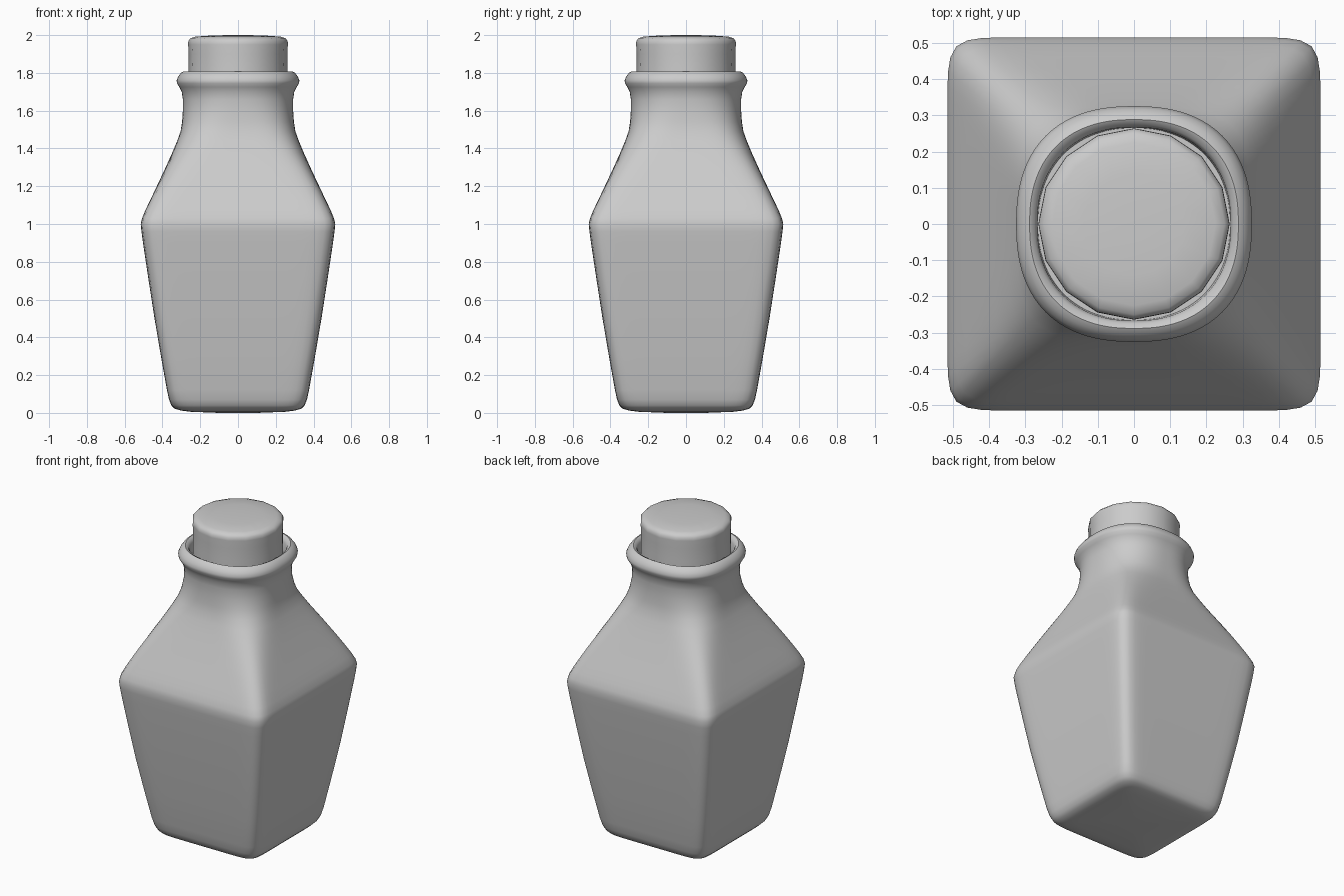
import bpy, bmesh, math


def loft(name, rings, sides):
    """Stack superellipse rings (z, half width, squareness) into a closed smooth skin."""
    bm = bmesh.new()
    prev = None
    for z, h, n in rings:
        ring = []
        for i in range(sides):
            a = 2 * math.pi * i / sides
            c, s = math.cos(a), math.sin(a)
            r = h / (abs(c) ** n + abs(s) ** n) ** (1 / n)
            ring.append(bm.verts.new((r * c, r * s, z)))
        if prev:
            for i in range(sides):
                j = (i + 1) % sides
                bm.faces.new((prev[i], prev[j], ring[j], ring[i]))
        else:
            bm.faces.new(ring[::-1])
        prev = ring
    bm.faces.new(prev)
    bmesh.ops.recalc_face_normals(bm, faces=bm.faces)
    mesh = bpy.data.meshes.new(name)
    bm.to_mesh(mesh)
    bm.free()
    obj = bpy.data.objects.new(name, mesh)
    bpy.context.collection.objects.link(obj)
    bpy.context.view_layer.objects.active = obj
    obj.select_set(True)
    bpy.ops.object.shade_smooth_by_angle(angle=math.radians(45))
    obj.select_set(False)
    return obj


# Bottle: square tapered base, pyramid shoulder, round neck and lip
loft("bottle_body", [
    (0.0, 0.10, 8), (0.006, 0.25, 8), (0.012, 0.30, 9), (0.022, 0.335, 10),
    (0.04, 0.353, 10), (0.07, 0.365, 11), (0.12, 0.376, 12), (0.3, 0.408, 13),
    (0.5, 0.442, 14), (0.7, 0.473, 14), (0.9, 0.503, 14), (0.96, 0.511, 14),
    (1.0, 0.515, 14), (1.03, 0.508, 14), (1.07, 0.492, 13), (1.13, 0.463, 12),
    (1.2, 0.43, 10), (1.3, 0.383, 7), (1.38, 0.347, 5), (1.44, 0.322, 4),
    (1.49, 0.304, 3.3), (1.54, 0.296, 2.8), (1.6, 0.292, 2.5), (1.66, 0.292, 2.4),
    (1.70, 0.298, 2.4), (1.725, 0.311, 2.4), (1.745, 0.323, 2.4), (1.76, 0.325, 2.4),
    (1.78, 0.317, 2.4), (1.80, 0.302, 2.4), (1.808, 0.288, 2.35), (1.80, 0.274, 2.3),
    (1.78, 0.267, 2.25), (1.72, 0.265, 2.2),
], 128)

# Stopper: sixteen-sided cap with a rounded, slightly domed top
loft("cap", [
    (1.72, 0.263, 2), (1.82, 0.263, 2), (1.90, 0.261, 2), (1.95, 0.264, 2),
    (1.97, 0.263, 2), (1.984, 0.25, 2), (1.992, 0.225, 2), (1.998, 0.14, 2),
    (2.0, 0.05, 2),
], 16)
